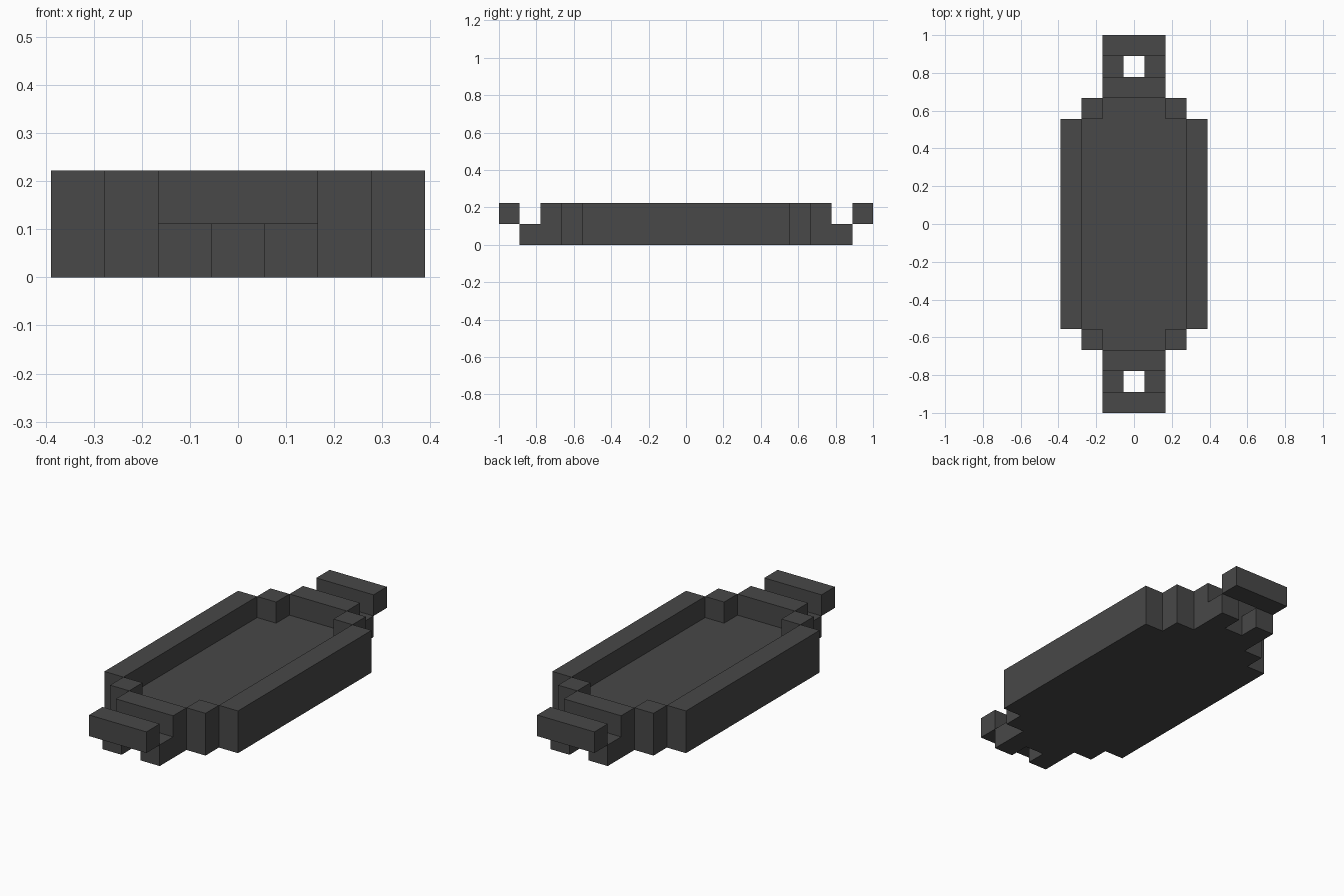
import bpy
import bmesh

cube = bpy.data.objects.get("Cube")
if cube:
    bpy.data.objects.remove(cube, do_unlink=True)

U = 1 / 9  # block size

iron = bpy.data.materials.new("dark_grey")
iron.use_nodes = True
colour = (0.065, 0.065, 0.065, 1)
iron.diffuse_color = colour
bsdf = iron.node_tree.nodes["Principled BSDF"]
bsdf.inputs["Base Color"].default_value = colour
bsdf.inputs["Roughness"].default_value = 0.8


def box(name, x, y, z):
    """Flat-faced box from (min, max) ranges in block units."""
    bm = bmesh.new()
    bmesh.ops.create_cube(bm, size=1)
    for v in bm.verts:
        for i, (lo, hi) in enumerate((x, y, z)):
            v.co[i] = U * (hi if v.co[i] > 0 else lo)
    mesh = bpy.data.meshes.new(name)
    bm.to_mesh(mesh)
    bm.free()
    mesh.materials.append(iron)
    obj = bpy.data.objects.new(name, mesh)
    bpy.context.collection.objects.link(obj)


def span(sign, lo, hi):
    """Range mirrored to the given side of the centre."""
    return tuple(sorted((sign * lo, sign * hi)))


SIDES = (("left", 1), ("right", -1))
ENDS = (("front", -1), ("back", 1))

# Tray floor and long side walls
box("tray_floor", (-2.5, 2.5), (-5, 5), (0, 1))
for side, sx in SIDES:
    box(f"{side}_wall", span(sx, 2.5, 3.5), (-5, 5), (0, 2))

# Stepped ends, each with a raised handle
for end, sy in ENDS:
    box(f"{end}_floor", (-1.5, 1.5), span(sy, 5, 6), (0, 1))
    box(f"{end}_wall", (-1.5, 1.5), span(sy, 6, 7), (0, 2))
    box(f"{end}_handle_bar", (-1.5, 1.5), span(sy, 8, 9), (1, 2))
    for side, sx in SIDES:
        box(f"{end}_{side}_corner", span(sx, 1.5, 2.5), span(sy, 5, 6), (0, 2))
        box(f"{end}_{side}_handle_support", span(sx, 0.5, 1.5), span(sy, 7, 8), (0, 1))
